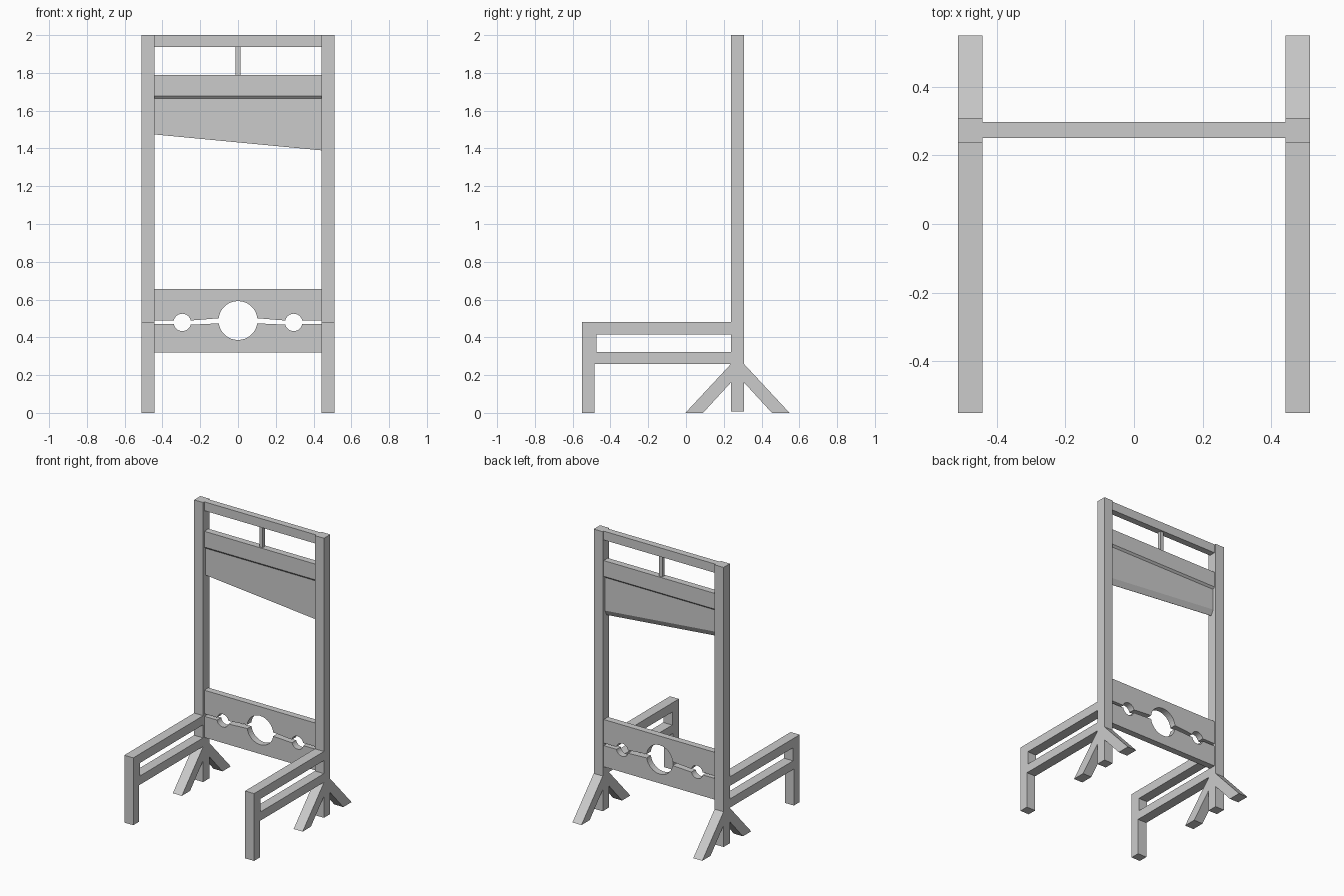
import bpy, bmesh, math
from mathutils import Vector

if "Cube" in bpy.data.objects:
    bpy.data.objects.remove(bpy.data.objects["Cube"])


def prism(name, pts, axis, lo, hi):
    """Extrude a 2D profile: axis 'x' takes (y, z) points, axis 'y' takes (x, z)."""
    bm = bmesh.new()
    if axis == 'x':
        verts = [bm.verts.new((lo, a, b)) for a, b in pts]
        step = Vector((hi - lo, 0, 0))
    else:
        verts = [bm.verts.new((a, lo, b)) for a, b in pts]
        step = Vector((0, hi - lo, 0))
    face = bm.faces.new(verts)
    res = bmesh.ops.extrude_face_region(bm, geom=[face], use_keep_orig=True)
    bmesh.ops.translate(bm, vec=step,
                        verts=[v for v in res['geom'] if isinstance(v, bmesh.types.BMVert)])
    bmesh.ops.recalc_face_normals(bm, faces=bm.faces)
    me = bpy.data.meshes.new(name)
    bm.to_mesh(me)
    bm.free()
    ob = bpy.data.objects.new(name, me)
    bpy.context.collection.objects.link(ob)
    return ob


def rect(a0, a1, b0, b1):
    return [(a0, b0), (a1, b0), (a1, b1), (a0, b1)]


# Side frames: every part is a (y, z) profile repeated left and right
Y0, Y1, XI, XO = 0.237, 0.308, 0.441, 0.512
mid = (Y0 + Y1) / 2
brace = [(-0.003, 0), (0.09, 0), (Y0, 0.16), (Y0, 0.258)]
parts = {
    'post': rect(Y0, Y1, 0.007, 2.0),
    'front_leg': rect(-0.55, -0.484, 0, 0.26),
    'leg_top': rect(-0.55, -0.475, 0.26, 0.48),
    'upper_rail': rect(-0.475, Y0, 0.415, 0.48),
    'lower_rail': rect(-0.475, Y0, 0.26, 0.322),
    'front_brace': brace,
    'back_brace': [(2 * mid - y, z) for y, z in brace],
}
for side, s in (('left', -1), ('right', 1)):
    for name, pts in parts.items():
        prism(f'{name}_{side}', pts, 'x', *sorted((s * XI, s * XO)))

# Crossbar, hanging rod and weight block tapering down to the blade
F, B = 0.25, 0.297
prism('top_crossbar', rect(-XI, XI, 1.937, 2.0), 'y', F, B)
prism('hanging_rod', rect(-0.013, 0.013, 1.785, 1.94), 'y', mid - 0.013, mid + 0.013)
prism('weight_block', [(F, 1.79), (B, 1.79), (B, 1.678), (mid + 0.011, 1.665),
                       (mid - 0.011, 1.665), (F, 1.678)], 'x', -XI, XI)

# Slanted blade, sharpened on its back side
blade = prism('blade', [(mid - 0.011, 1.67), (mid + 0.011, 1.67), (mid + 0.011, 1.47),
                        (mid - 0.009, 1.432), (mid - 0.011, 1.432)], 'x', -XI, XI)
for v in blade.data.vertices:
    if v.co.z < 1.5:
        v.co.z -= 0.042 * v.co.x / XI


def cut_line(upper, heights):
    """Edge of a stock board from left to right, going round the three holes."""
    outer, wrist, neck = heights
    holes = [(-0.295, 0.479, 0.046, outer, wrist), (0, 0.489, 0.103, neck, neck),
             (0.295, 0.479, 0.046, wrist, outer)]
    pts = [(-XI, outer)]
    for cx, cz, r, hl, hr in holes:
        a0 = math.pi - math.asin((hl - cz) / r)
        a1 = math.asin((hr - cz) / r) + (0 if upper else 2 * math.pi)
        n = 16
        for i in range(n + 1):
            a = a0 + (a1 - a0) * i / n
            pts.append((cx + r * math.cos(a), cz + r * math.sin(a)))
    return pts + [(XI, outer)]


# Stock boards with neck and wrist holes
prism('upper_stock', cut_line(True, (0.489, 0.489, 0.501)) + [(XI, 0.657), (-XI, 0.657)], 'y', F, B)
prism('lower_stock', cut_line(False, (0.471, 0.467, 0.474)) + [(XI, 0.32), (-XI, 0.32)], 'y', F, B)
